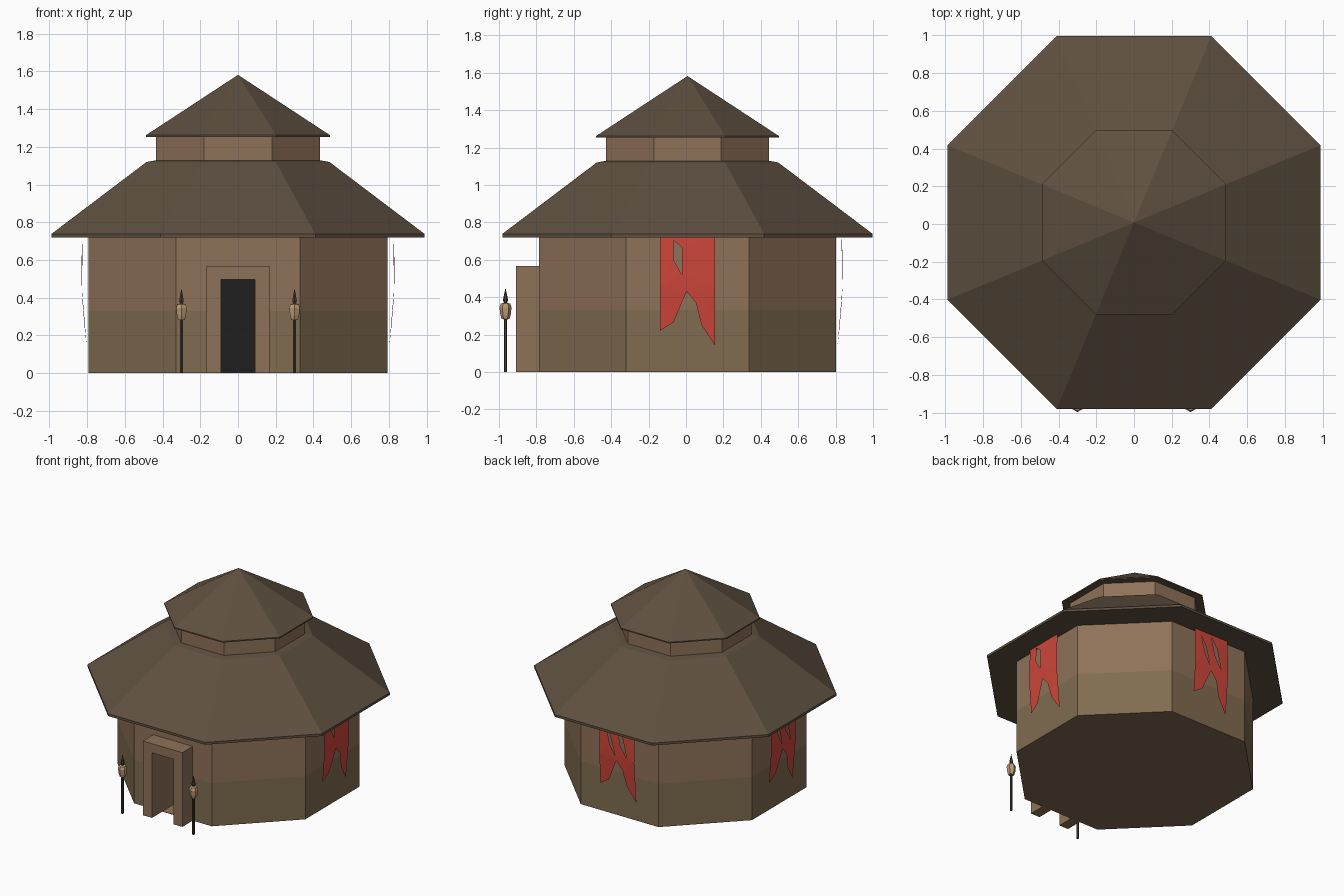
import bpy, bmesh, math
from mathutils import Matrix, Vector

if "Cube" in bpy.data.objects:
    bpy.data.objects.remove(bpy.data.objects["Cube"])

CY = 0.008  # centre of the building along y


def material(name, rgb):
    m = bpy.data.materials.new(name)
    m.diffuse_color = (*rgb, 1)
    m.use_nodes = True
    m.node_tree.nodes["Principled BSDF"].inputs["Base Color"].default_value = m.diffuse_color
    return m


ROOF = material("roof_brown", (0.114, 0.08, 0.052))
WALL = material("clay", (0.275, 0.168, 0.098))
BASE = material("clay_dark", (0.215, 0.15, 0.08))
CLOTH = material("red_cloth", (0.61, 0.061, 0.042))
BONE = material("bone", (0.515, 0.328, 0.188))
WOOD = material("dark_wood", (0.061, 0.045, 0.034))
BLACK = material("darkness", (0.013, 0.013, 0.013))


def finish(name, bm, *mats):
    bmesh.ops.recalc_face_normals(bm, faces=bm.faces)
    me = bpy.data.meshes.new(name)
    bm.to_mesh(me)
    bm.free()
    for m in mats:
        me.materials.append(m)
    ob = bpy.data.objects.new(name, me)
    bpy.context.collection.objects.link(ob)
    return ob


def lathe(name, profile, mats, sides=8, centre=(0, CY)):
    """Many-sided solid from (apothem, z) pairs, flat sides facing the axes."""
    bm = bmesh.new()
    rings = []
    for a, z in profile:
        r = a / math.cos(math.pi / sides)
        if r == 0:
            rings.append([bm.verts.new((*centre, z))] * sides)
            continue
        angles = [2 * math.pi * (k + 0.5) / sides for k in range(sides)]
        rings.append([bm.verts.new((centre[0] + r * math.cos(t),
                                    centre[1] + r * math.sin(t), z)) for t in angles])
    for i, (lo, hi) in enumerate(zip(rings, rings[1:])):
        for k in range(sides):
            n = (k + 1) % sides
            quad = list(dict.fromkeys((lo[k], lo[n], hi[n], hi[k])))
            f = bm.faces.new(quad)
            if len(mats) > 1:
                f.material_index = 0 if i < 2 else 1
    return finish(name, bm, *mats)


def box(name, lo, hi, mat):
    bm = bmesh.new()
    bmesh.ops.create_cube(bm, size=1)
    lo, hi = Vector(lo), Vector(hi)
    for v in bm.verts:
        v.co = Vector(((lo[i] + hi[i]) / 2 + v.co[i] * (hi[i] - lo[i]) for i in range(3)))
    return finish(name, bm, mat)


# Octagonal building, two tones of clay
walls = lathe("walls", [(0, 0), (0.793, 0), (0.793, 0.33), (0.793, 0.725), (0, 0.725)],
              [BASE, WALL])
lathe("lower_roof", [(0, 0.72), (0.99, 0.72), (0.99, 0.738), (0.485, 1.12),
                     (0.43, 1.13), (0, 1.13)], [ROOF])
lathe("roof_neck", [(0, 1.12), (0.435, 1.12), (0.435, 1.26), (0, 1.26)], [WALL])
lathe("upper_roof", [(0, 1.253), (0.488, 1.253), (0.488, 1.262), (0, 1.582)], [ROOF])

# Door recess cut into the front wall
cutter = box("door_cutter", (-0.09, -1.0, 0.003), (0.09, -0.6, 0.497), WALL)
cutter.hide_render = True
cutter.hide_viewport = True
cut = walls.modifiers.new("door_recess", "BOOLEAN")
cut.operation = "DIFFERENCE"
cut.object = cutter
cut.solver = "EXACT"
box("door_darkness", (-0.09, -0.61, 0.003), (0.09, -0.602, 0.497), BLACK)

# Door surround: arch profile pushed forward from the wall
bm = bmesh.new()
arch = [(-0.167, 0), (-0.167, 0.567), (0.167, 0.567), (0.167, 0),
        (0.09, 0), (0.09, 0.497), (-0.09, 0.497), (-0.09, 0)]
face = bm.faces.new([bm.verts.new((x, -0.91, z)) for x, z in arch])
moved = bmesh.ops.extrude_face_region(bm, geom=[face])["geom"]
bmesh.ops.translate(bm, vec=(0, 0.13, 0),
                    verts=[g for g in moved if isinstance(g, bmesh.types.BMVert)])
if not face.is_valid or all(f is not face for f in bm.faces):
    bm.faces.new([v for v in bm.verts if v.co.y < -0.9])
finish("door_surround", bm, WALL)


def bulge(z):
    """Distance of the hanging cloth from the centre at height z."""
    return 0.80 + 0.03 * math.sin(math.pi * min(1, max(0, (z - 0.12) / 0.85)))


def banner(name, loops, angle):
    """Torn cloth: first loop is the outline, the others are holes."""
    bm = bmesh.new()
    for pts in loops:
        vs = [bm.verts.new((bulge(z), u, z)) for u, z in pts]
        for a, b in zip(vs, vs[1:] + vs[:1]):
            bm.edges.new((a, b))
    bmesh.ops.triangle_fill(bm, use_beauty=True, edges=bm.edges[:], normal=(1, 0, 0))
    bmesh.ops.rotate(bm, matrix=Matrix.Rotation(angle, 3, "Z"), verts=bm.verts)
    bmesh.ops.translate(bm, vec=(0, CY, 0), verts=bm.verts)
    return finish(name, bm, CLOTH)


# Torn banners on the right, back and left walls
outline = [(-0.148, 0.73), (-0.148, 0.45), (-0.148, 0.22), (-0.075, 0.265), (-0.005, 0.43),
           (0.045, 0.37), (0.075, 0.25), (0.148, 0.14), (0.148, 0.45), (0.148, 0.73)]
hole = [(-0.073, 0.705), (-0.03, 0.665), (-0.03, 0.52), (-0.075, 0.60)]
slits = [[(-0.09, 0.68), (-0.05, 0.60), (-0.015, 0.47), (-0.06, 0.55)],
         [(0.0, 0.70), (0.05, 0.62), (0.085, 0.47), (0.03, 0.56)]]
banner("right_banner", [outline, hole], 0)
banner("back_banner", [outline] + slits, math.pi / 2)
banner("left_banner", [outline] + slits, math.pi)

# Spears with skulls either side of the door
for side, x in (("left", -0.3), ("right", 0.3)):
    c = (x, -0.965)
    lathe(side + "_spear", [(0, 0), (0.008, 0), (0.008, 0.37), (0.012, 0.385), (0, 0.45)],
          [WOOD], 6, c)
    lathe(side + "_skull", [(0, 0.28), (0.018, 0.283), (0.024, 0.305), (0.028, 0.345),
                            (0.022, 0.365), (0, 0.372)], [BONE], 6, c)
